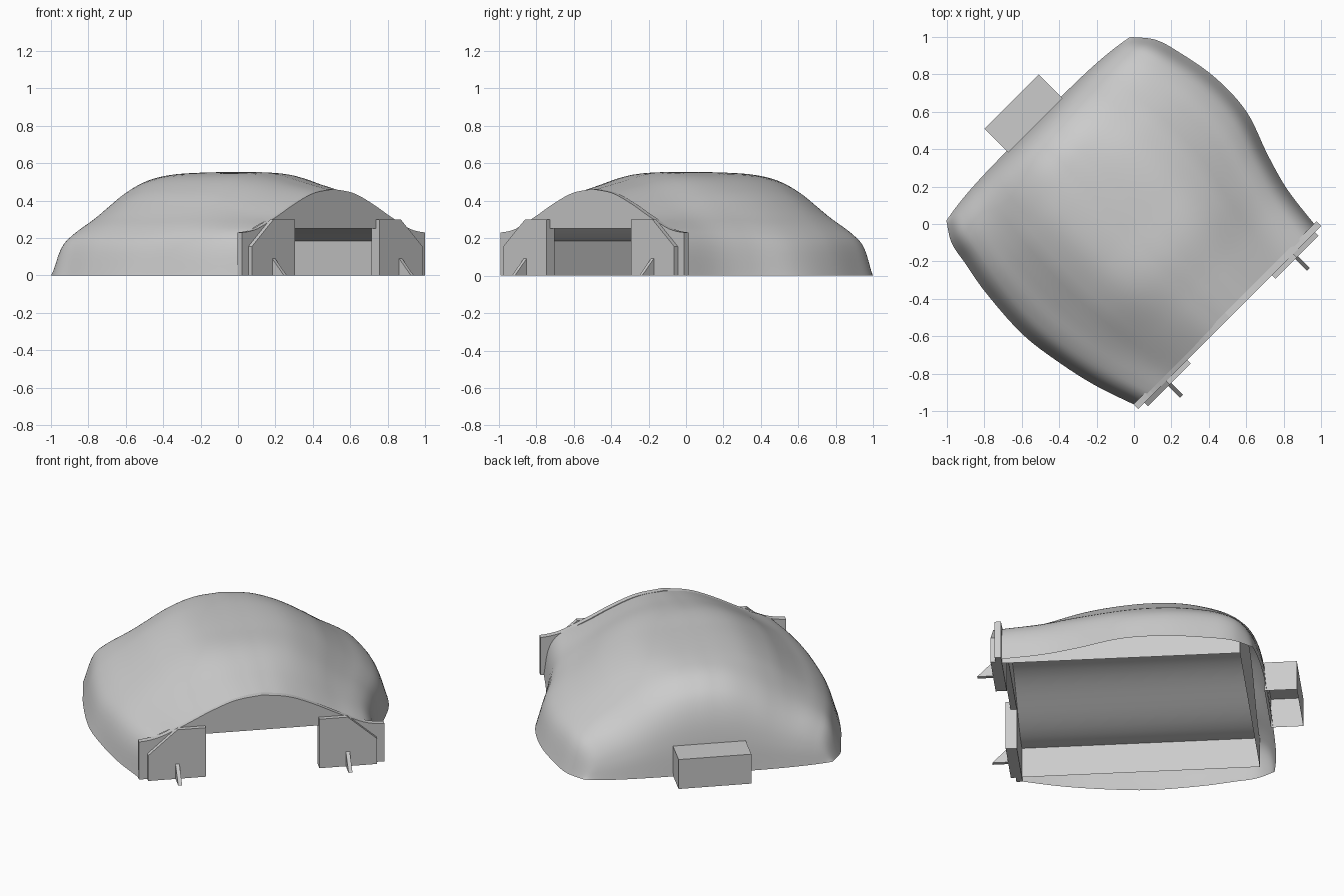
import bpy, bmesh, math

cube = bpy.data.objects.get("Cube")
if cube:
    bpy.data.objects.remove(cube)

GREY = (0.6, 0.6, 0.6, 1)
grey = bpy.data.materials.new("plain_grey")
grey.use_nodes = True
grey.diffuse_color = GREY
grey.node_tree.nodes["Principled BSDF"].inputs["Base Color"].default_value = GREY

TURN = math.radians(45)  # the portal faces a diagonal


def finish(name, bm, smooth=False):
    bmesh.ops.recalc_face_normals(bm, faces=bm.faces)
    mesh = bpy.data.meshes.new(name)
    bm.to_mesh(mesh)
    bm.free()
    mesh.materials.append(grey)
    ob = bpy.data.objects.new(name, mesh)
    ob.rotation_euler.z = TURN
    bpy.context.collection.objects.link(ob)
    if smooth:
        bpy.ops.object.select_all(action='DESELECT')
        ob.select_set(True)
        bpy.context.view_layer.objects.active = ob
        bpy.ops.object.shade_smooth_by_angle(angle=math.radians(40))


def curve_at(points, x):
    """Smooth curve through sorted (x, value) points."""
    last = len(points) - 1

    def slope(i):
        a, b = points[max(i - 1, 0)], points[min(i + 1, last)]
        return (b[1] - a[1]) / (b[0] - a[0])

    x = min(max(x, points[0][0]), points[-1][0])
    i = next(k for k in range(last) if x <= points[k + 1][0])
    (x0, v0), (x1, v1) = points[i], points[i + 1]
    d = x1 - x0
    u = (x - x0) / d
    w = u * u * (3 - 2 * u)
    return (v0 + (v1 - v0) * w + d * slope(i) * u * (1 - u) ** 2
            - d * slope(i + 1) * u * u * (1 - u))


def slab(name, outline, start, end, axis="y"):
    """Extrude an outline along y (outline in x, z) or along x (outline in y, z)."""
    bm = bmesh.new()

    def ring(s):
        return [bm.verts.new((a, s, z) if axis == "y" else (s, a, z)) for a, z in outline]

    r0, r1 = ring(start), ring(end)
    bm.faces.new(r0)
    bm.faces.new(r1[::-1])
    for k in range(len(outline)):
        j = (k + 1) % len(outline)
        bm.faces.new((r0[k], r1[k], r1[j], r0[j]))
    finish(name, bm)


def open_shell(name, rows):
    """Skin rows of points, leaving the borders open."""
    bm = bmesh.new()
    grid = [[bm.verts.new(p) for p in row] for row in rows]
    for a, b in zip(grid, grid[1:]):
        for k in range(len(a) - 1):
            bm.faces.new((a[k], a[k + 1], b[k + 1], b[k]))
    finish(name, bm, True)


# Earth mound: ridge height, half widths, and cross-sections from front to back
FRONT, BACK, N = -.69, .757, 56
ridge = [(FRONT, .457), (-.5, .497), (-.25, .547), (0, .552), (.25, .55), (.42, .54),
         (.53, .52), (.61, .478), (.67, .415), (.715, .31), (.742, .17), (BACK, 0)]
left_width = [(FRONT, .68), (-.45, .71), (-.25, .765), (0, .85), (.25, .86),
              (.5, .815), (.62, .775), (.725, .69)]
right_width = [(FRONT, .68), (-.47, .755), (-.25, .805), (0, .838), (.3, .82),
               (.5, .785), (.62, .76), (.725, .695)]
front_section = [(0, 1), (.2, .965), (.42, .84), (.65, .67), (.82, .57), (.91, .48),
                 (.97, .3), (1, 0)]
mid_section = [(0, 1), (.2, .985), (.36, .93), (.54, .79), (.63, .69), (.73, .58),
               (.86, .44), (.94, .29), (1, 0)]
back_section = [(0, 1), (.2, .96), (.4, .83), (.54, .7), (.65, .605), (.84, .46),
                (.93, .33), (1, 0)]
rows = []
for i in range(N + 1):
    station = FRONT + (BACK - FRONT) * math.sin(i / N * math.pi / 2)
    row = []
    for k in range(-32, 33):
        t = math.sin(k / 32 * math.pi / 2)
        # the back edge bows outward in plan
        y = station - .035 * t ** 4 * (station - FRONT) / (BACK - FRONT)
        w = curve_at(left_width if t > 0 else right_width, y)
        f, m, b = [curve_at(s, abs(t)) for s in (front_section, mid_section, back_section)]
        shape = curve_at([(FRONT, f), (-.1, m), (.3, m), (.64, b), (BACK, b)], y)
        row.append((t * w, y, max(0, curve_at(ridge, station) * shape)))
    rows.append(row)
open_shell("earth_mound", rows)

# Vaulted chamber with a bell-shaped ceiling, open underneath
SPRING, RISE, HALF, END = .185, .2, .635, .645
vault = [(-HALF, 0)]
for k in range(25):
    a = k / 24 * 2 - 1
    vault.append((a * HALF, SPRING + RISE * (1 + math.cos(math.pi * a)) / 2))
vault.append((HALF, 0))
open_shell("chamber_vault", [[(x, y, z) for x, z in vault] for y in (-.68, END)])
bm = bmesh.new()
bm.faces.new([bm.verts.new((x, END, z)) for x, z in vault])
finish("chamber_back_wall", bm)

# Arched headwall with the doorway, set slightly toward the left
SHIFT, DOOR, LINTEL, WING = .008, .32, .25, .692
arch = [(0, .462), (.15, .44), (.29, .385), (.43, .315), (.57, .252), (.64, .235), (WING, .23)]
top = []
for k in range(-24, 25):
    x = k / 24 * WING
    top.append((x, curve_at(arch, abs(x))))
headwall = [(-WING, 0)] + top + [(WING, 0), (DOOR, 0), (DOOR, LINTEL),
                                 (-DOOR, LINTEL), (-DOOR, 0)]
slab("headwall", [(x + SHIFT, z) for x, z in headwall], -.715, -.68)

# Chamfered door panels and their triangular buttresses
for side, s in (("left", 1), ("right", -1)):
    panel = [(DOOR, 0), (DOOR, .3), (.48, .3), (.645, .155), (.645, 0)]
    slab(side + "_door_panel", [(s * x + SHIFT, z) for x, z in panel], -.742, -.715)
    fin = [(-.742, 0), (-.742, .09), (-.83, 0)]
    x = s * .48 + SHIFT
    slab(side + "_buttress", fin, x - .011, x + .011, "x")

# Rear vent box, open underneath
bm = bmesh.new()
bmesh.ops.create_cube(bm, size=1)
for v in bm.verts:
    v.co = (v.co.x * .41, .835 + v.co.y * .18, (v.co.z + .5) * .18)
floor = [f for f in bm.faces if f.calc_center_median().z < .01]
bmesh.ops.delete(bm, geom=floor, context='FACES_ONLY')
finish("rear_vent_box", bm)
